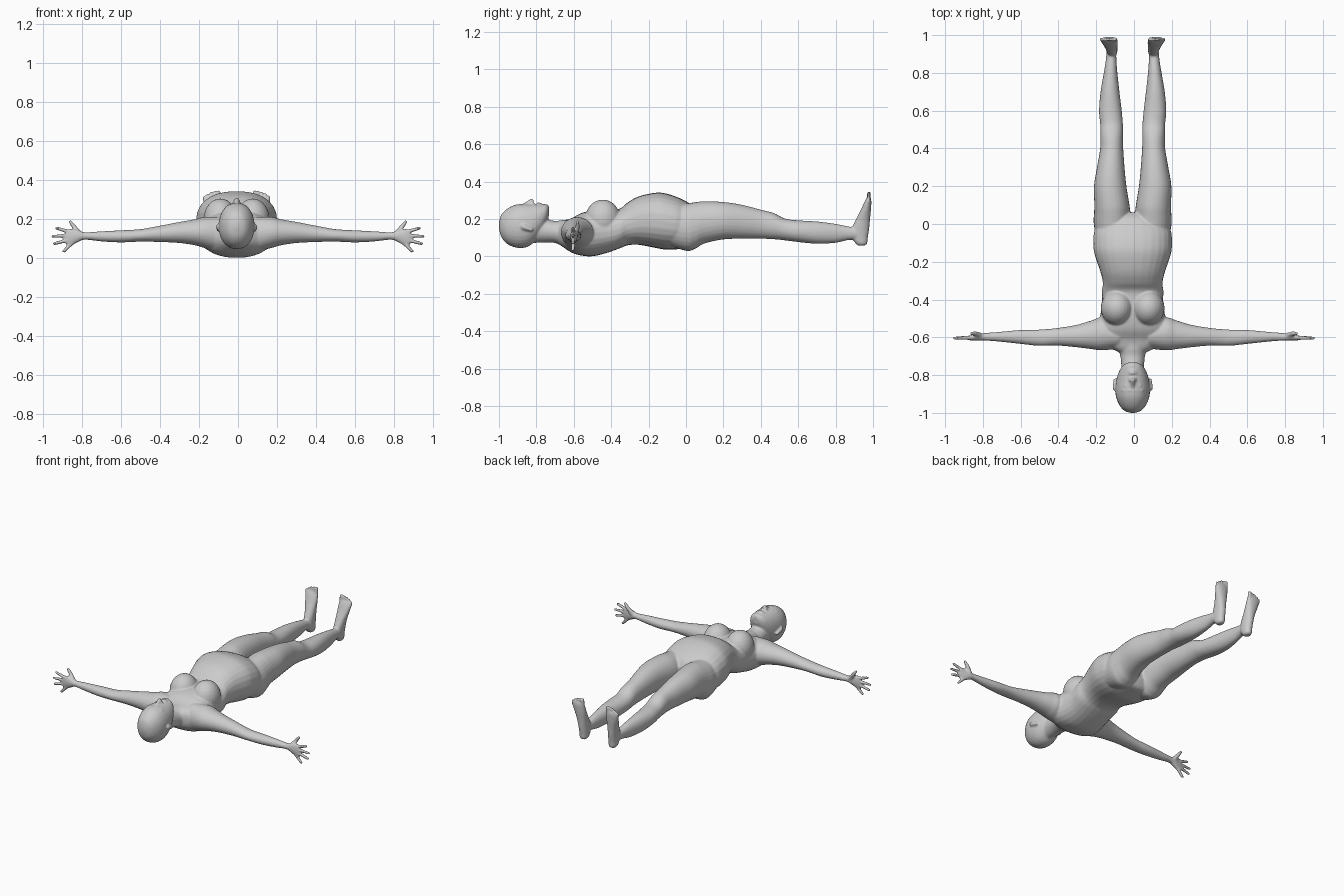
import bpy, bmesh, math
from mathutils import Vector, Matrix

bm = bmesh.new()
SEG = 28


def spline(rows, n=4):
    """Smoothly interpolate the rows of section values."""
    out = []
    for i in range(len(rows) - 1):
        a, b, c, d = (rows[max(0, min(len(rows) - 1, i + k))] for k in (-1, 0, 1, 2))
        for j in range(n):
            t = j / n
            out.append([q + 0.5 * t * (r - p + t * (2 * p - 5 * q + 4 * r - s + t * (3 * (q - r) + s - p)))
                        for p, q, r, s in zip(a, b, c, d)])
    return out + [list(rows[-1])]


def tube(rows, axis, side=1, power=2.0):
    """Closed loft; row = x, y, z, and the two radii across the axis."""
    others = [i for i in range(3) if i != axis]
    rings = []
    for x, y, z, ra, rb in spline(rows):
        ring = []
        for k in range(SEG):
            t = math.tau * k / SEG
            co = Vector((x, y, z))
            for o, r, f in zip(others, (ra, rb), (math.cos(t), math.sin(t))):
                co[o] += max(r, 0.002) * math.copysign(abs(f) ** (2 / power), f)
            co.x *= side
            ring.append(bm.verts.new(co))
        rings.append(ring)
    for a, b in zip(rings, rings[1:]):
        for k in range(SEG):
            bm.faces.new((a[k], a[k - 1], b[k - 1], b[k]))
    bm.faces.new(rings[0])
    bm.faces.new(rings[-1])


def flat(rows, power=2.0, side=1):
    """Loft along y from rows of y, x centre, half width, bottom z, top z."""
    tube([(x, y, (lo + hi) / 2, w, (hi - lo) / 2) for y, x, w, lo, hi in rows], 1, side, power)


def ball(c, r, side=1):
    m = Matrix.Translation((c[0] * side, c[1], c[2])) @ Matrix.Diagonal((*r, 1))
    bmesh.ops.create_uvsphere(bm, u_segments=24, v_segments=14, radius=1, matrix=m)


def finger(p, q, r1, r2, side=1):
    """Tapered rod with rounded ends."""
    p, q = Vector((p[0] * side, *p[1:])), Vector((q[0] * side, *q[1:]))
    rot = (q - p).to_track_quat('Z', 'Y').to_matrix().to_4x4()
    bmesh.ops.create_cone(bm, cap_ends=True, segments=14, radius1=r1, radius2=r2,
                          depth=(q - p).length, matrix=Matrix.Translation((p + q) / 2) @ rot)
    ball(p, (r1,) * 3)
    ball(q, (r2,) * 3)


# torso
flat([(.06, 0, .05, .10, .23), (.03, 0, .15, .05, .275), (-.03, 0, .2, .04, .31),
      (-.1, 0, .208, .036, .335), (-.16, 0, .202, .045, .341), (-.25, 0, .172, .062, .322),
      (-.31, 0, .158, .06, .29), (-.355, 0, .163, .043, .255), (-.42, 0, .162, .02, .25),
      (-.5, 0, .175, .001, .245), (-.56, 0, .19, .005, .232), (-.61, 0, .18, .02, .205),
      (-.65, 0, .13, .045, .193), (-.685, 0, .06, .07, .18)], 2.3)
# neck
flat([(-.6, 0, .09, .04, .2), (-.66, 0, .078, .055, .195), (-.70, 0, .065, .072, .19),
      (-.76, 0, .06, .075, .2), (-.84, 0, .058, .07, .2)])
# head
flat([(-1.0, 0, .012, .15, .18), (-.988, 0, .045, .105, .222), (-.96, 0, .07, .07, .252),
      (-.92, 0, .087, .05, .274), (-.88, 0, .092, .045, .281), (-.84, 0, .089, .055, .281),
      (-.80, 0, .08, .09, .28), (-.765, 0, .064, .14, .28), (-.745, 0, .047, .185, .278),
      (-.732, 0, .02, .22, .262)], 2.15)
# nose, lips and chin
finger((0, -.868, .274), (0, -.826, .297), .008, .012)
ball((0, -.79, .279), (.024, .006, .010))
ball((0, -.777, .279), (.021, .006, .009))
ball((0, -.75, .264), (.026, .018, .016))

for s in (1, -1):
    # nostril, brow, eye and ear
    ball((.011, -.823, .285), (.009, .010, .010), s)
    finger((.014, -.882, .275), (.052, -.88, .26), .008, .007, s)
    ball((.033, -.856, .265), (.016, .009, .011), s)
    finger((.091, -.868, .158), (.093, -.825, .142), .016, .009, s)
    # breast
    ball((.083, -.445, .2), (.086, .094, .104), s)
    # leg
    flat([(-.12, .1, .085, .07, .27), (0, .106, .1, .03, .283), (.05, .108, .097, .042, .29),
          (.1, .11, .093, .07, .295), (.2, .119, .086, .091, .291), (.3, .116, .073, .095, .276),
          (.4, .111, .061, .095, .25), (.47, .111, .06, .092, .232), (.53, .112, .06, .086, .202),
          (.6, .118, .06, .077, .193), (.7, .12, .05, .068, .187), (.8, .117, .036, .073, .174),
          (.87, .114, .028, .088, .16), (.94, .112, .024, .09, .15)], 2.1, s)
    # foot
    tube([(.108, .938, .058, .012, .015), (.108, .938, .068, .024, .03), (.108, .93, .1, .028, .042),
          (.11, .932, .145, .03, .047), (.114, .947, .2, .034, .037), (.12, .962, .25, .041, .027),
          (.125, .972, .29, .045, .019), (.125, .977, .312, .04, .012)], 2, s, 2.2)
    # toes
    for i, tip in enumerate((.336, .336, .332, .322, .31)):
        r = .011 if i == 0 else .0085
        x = .092 + .018 * i
        finger((x, .975, .29), (x + .002, .978, tip), r, r, s)

# the body sits slightly off the arm centre
bmesh.ops.translate(bm, verts=bm.verts, vec=(-.007, 0, 0))

for s in (1, -1):
    # arm, wrist and palm
    tube([(.08, -.59, .12, .07, .09), (.17, -.582, .13, .087, .08), (.22, -.586, .131, .077, .067),
          (.3, -.593, .13, .06, .054), (.4, -.597, .123, .047, .042), (.5, -.602, .115, .043, .032),
          (.6, -.598, .11, .037, .031), (.7, -.597, .11, .027, .026), (.785, -.597, .112, .02, .019),
          (.82, -.599, .111, .019, .031), (.855, -.602, .106, .015, .044),
          (.88, -.603, .102, .011, .043)], 0, s)
    # fingers and thumb
    for z0, x1, z1 in ((.134, .93, .152), (.114, .95, .11), (.092, .942, .073), (.072, .893, .034)):
        finger((.868 if z0 > .08 else .855, -.602, z0), (x1, -.604, z1), .0105, .0085, s)
    finger((.815, -.59, .125), (.84, -.58, .158), .015, .012, s)
    finger((.84, -.58, .158), (.86, -.58, .184), .012, .009, s)

bmesh.ops.recalc_face_normals(bm, faces=bm.faces)
mesh = bpy.data.meshes.new("body")
bm.to_mesh(mesh)
bm.free()
body = bpy.data.objects.new("body", mesh)
bpy.context.collection.objects.link(body)

# fuse the parts into one skin and soften the joints
skin = body.modifiers.new("skin", 'REMESH')
skin.mode = 'VOXEL'
skin.voxel_size = 0.006
skin.use_smooth_shade = True
soft = body.modifiers.new("soft", 'SMOOTH')
soft.factor = 0.5
soft.iterations = 3
